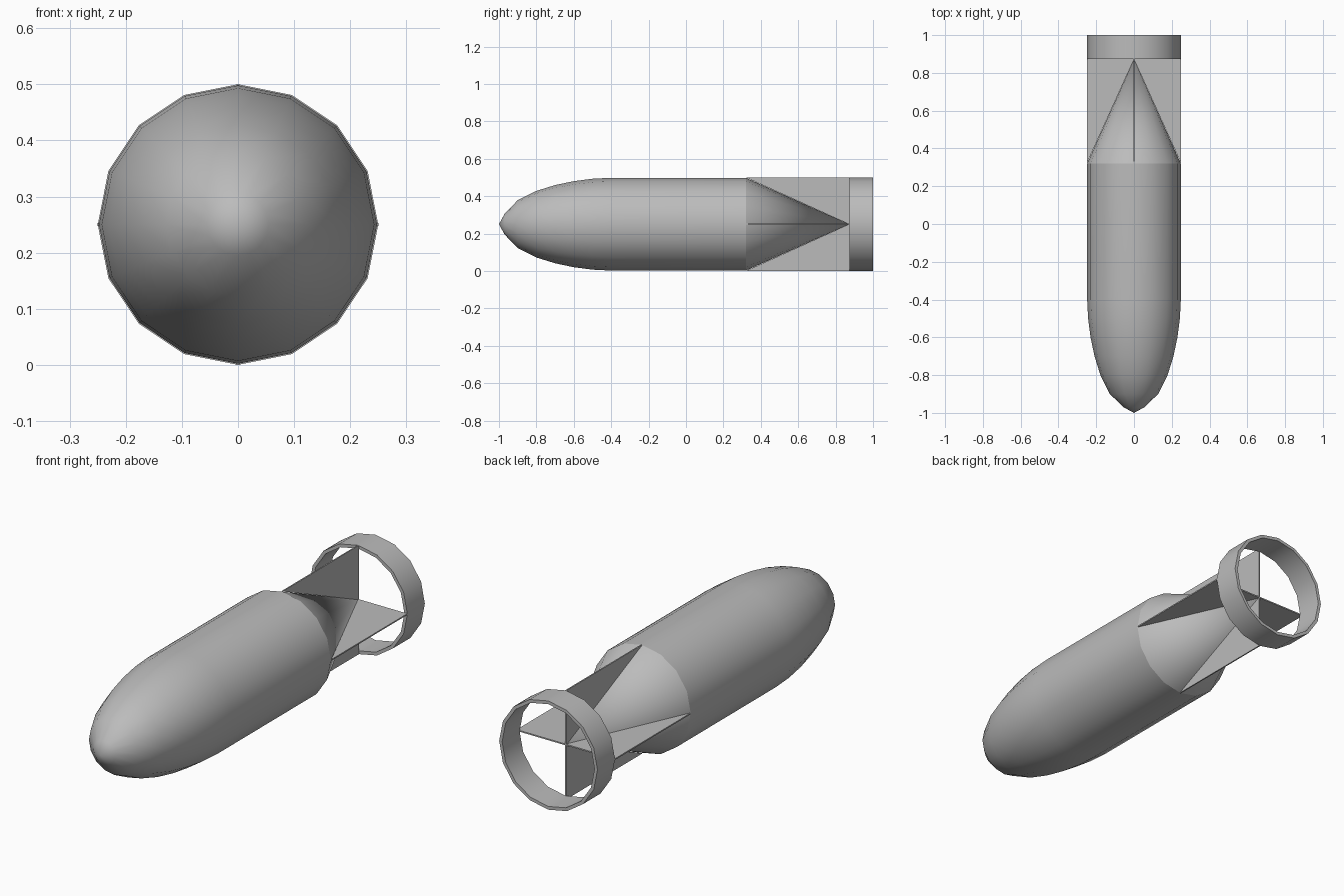
import bpy, bmesh, math
from mathutils import Matrix, Vector

cube = bpy.data.objects.get("Cube")
if cube:
    bpy.data.objects.remove(cube, do_unlink=True)

SIDES, RADIUS, AXIS_Z = 16, 0.25, 0.25
TAIL_START, TAIL_END = 0.32, 0.873

grey = bpy.data.materials.new("plain grey")
grey.use_nodes = True
colour = (0.5, 0.5, 0.5, 1)
grey.diffuse_color = colour
grey.node_tree.nodes["Principled BSDF"].inputs["Base Color"].default_value = colour


def finish(name, bm, angle=None):
    bmesh.ops.remove_doubles(bm, verts=bm.verts, dist=0.0001)
    bmesh.ops.recalc_face_normals(bm, faces=bm.faces)
    mesh = bpy.data.meshes.new(name)
    bm.to_mesh(mesh)
    bm.free()
    mesh.materials.append(grey)
    obj = bpy.data.objects.new(name, mesh)
    obj.location.z = AXIS_Z
    bpy.context.collection.objects.link(obj)
    if angle:
        bpy.ops.object.select_all(action='DESELECT')
        obj.select_set(True)
        bpy.context.view_layer.objects.active = obj
        bpy.ops.object.shade_smooth_by_angle(angle=math.radians(angle))
    return obj


def lathe(name, profile, closed=False, angle=30):
    """Spin (y, radius) points round the long axis."""
    bm = bmesh.new()
    verts = [bm.verts.new((0, y, r)) for y, r in profile]
    edges = [bm.edges.new(pair) for pair in zip(verts, verts[1:])]
    if closed:
        edges.append(bm.edges.new((verts[-1], verts[0])))
    bmesh.ops.spin(bm, geom=verts + edges, cent=(0, 0, 0), axis=(0, 1, 0),
                   angle=math.tau, steps=SIDES, use_merge=False)
    return finish(name, bm, angle)


# Rounded nose and straight barrel
lathe("body", [(-1, 0), (-0.97, 0.055), (-0.9, 0.128), (-0.8, 0.178),
               (-0.7, 0.209), (-0.6, 0.23), (-0.5, 0.243), (-0.4, 0.248),
               (TAIL_START, 0.248)])

# Tapering tail
lathe("tail_cone", [(TAIL_START, 0.248), (TAIL_END, 0)])

# Hoop behind the fins
lathe("tail_ring", [(TAIL_END, RADIUS), (1, RADIUS), (1, 0.235), (TAIL_END, 0.235)],
      closed=True)

# Four thin fins in a cross
fin_length = TAIL_END - TAIL_START
for i, side in enumerate(("top", "left", "bottom", "right")):
    bm = bmesh.new()
    outline = [(TAIL_START, RADIUS), (TAIL_END, RADIUS), (TAIL_END, 0)]
    half = 0.003
    caps = [[bm.verts.new((x, y, z)) for y, z in outline] for x in (-half, half)]
    for cap in caps:
        bm.faces.new(cap)
    for a in range(3):
        b = (a + 1) % 3
        bm.faces.new((caps[0][a], caps[0][b], caps[1][b], caps[1][a]))
    bm.transform(Matrix.Rotation(i * math.pi / 2, 4, 'Y'))
    finish(side + "_fin", bm)
